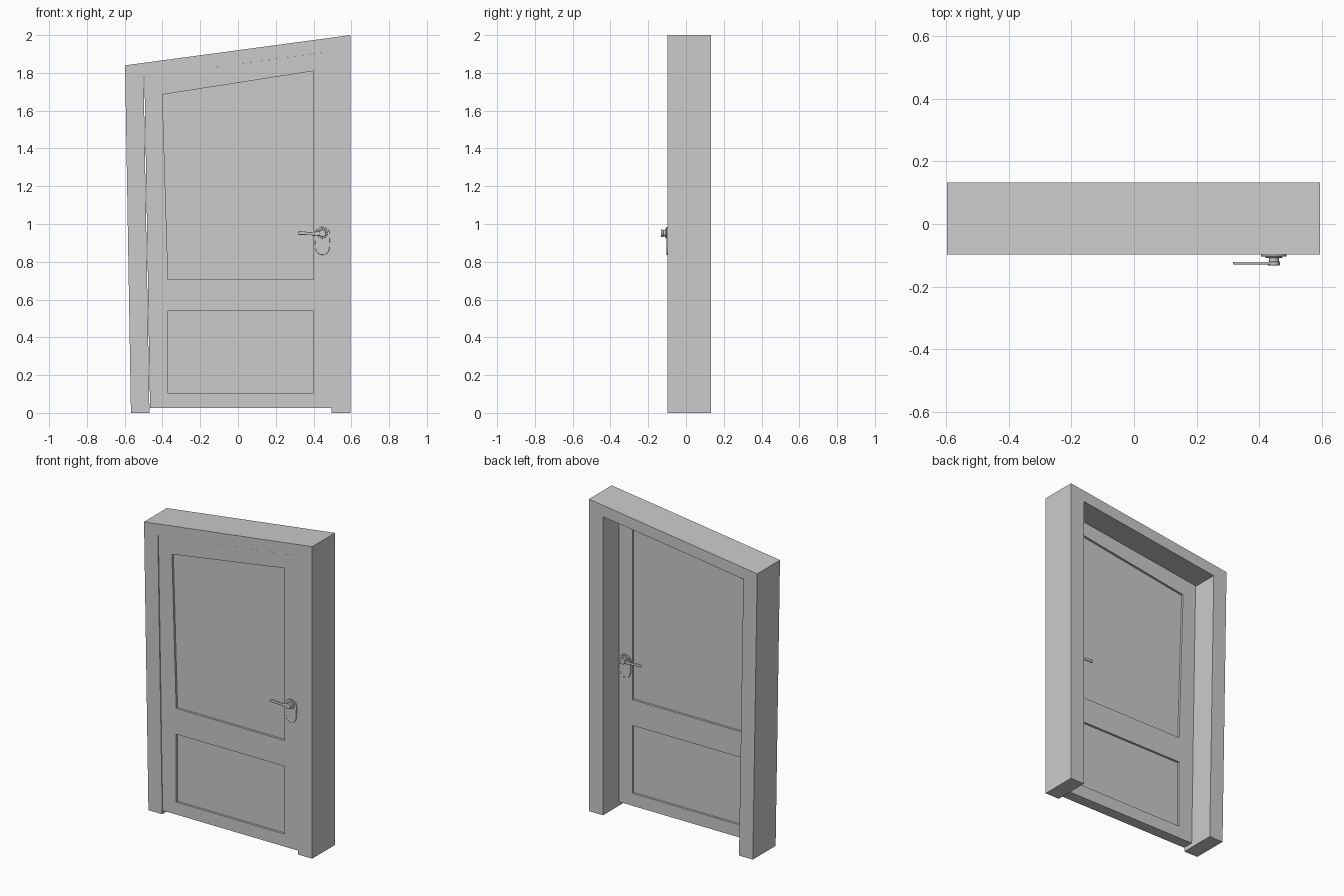
import bpy, bmesh, math

if "Cube" in bpy.data.objects:
    bpy.data.objects.remove(bpy.data.objects["Cube"])

FRONT, BACK = -0.098, 0.133      # frame faces
MID, HALF = -0.063, 0.035        # door centre plane and half thickness
RECESS = 0.014


def finish(name, bm, y=0.0, smooth=False):
    bmesh.ops.recalc_face_normals(bm, faces=bm.faces[:])
    me = bpy.data.meshes.new(name)
    bm.to_mesh(me)
    bm.free()
    ob = bpy.data.objects.new(name, me)
    ob.location.y = y
    bpy.context.collection.objects.link(ob)
    if smooth:
        bpy.ops.object.select_all(action='DESELECT')
        ob.select_set(True)
        bpy.context.view_layer.objects.active = ob
        bpy.ops.object.shade_smooth_by_angle(angle=math.radians(35))
    return ob


def prism(pts, y0, y1):
    """Extrude an x-z outline from y0 to y1."""
    bm = bmesh.new()
    face = bm.faces.new([bm.verts.new((x, y0, z)) for x, z in pts])
    ext = bmesh.ops.extrude_face_region(bm, geom=[face])["geom"]
    for v in ext:
        if isinstance(v, bmesh.types.BMVert):
            v.co.y = y1
    return bm


def arc(cx, cz, r, a0, a1, n=12):
    return [(cx + r * math.cos(math.radians(a0 + (a1 - a0) * i / n)),
             cz + r * math.sin(math.radians(a0 + (a1 - a0) * i / n))) for i in range(n + 1)]


def hardware(name, pts, out0, out1, bevel=0.0):
    """Handle part standing out from the door face, mirrored to the back."""
    bm = prism(pts, -HALF - out0, -HALF - out1)
    ob = finish(name, bm, MID, smooth=True)
    if bevel:
        b = ob.modifiers.new("bevel", 'BEVEL')
        b.width, b.segments = bevel, 2
        b.limit_method, b.angle_limit = 'ANGLE', math.radians(50)
    m = ob.modifiers.new("mirror", 'MIRROR')
    m.use_axis = (False, True, False)
    m.use_mirror_merge = False


# Crooked frame
finish("door_frame", prism([(-0.567, 0), (-0.598, 1.84), (0.595, 2.0), (0.595, 0),
                            (0.495, 0), (0.495, 1.914), (-0.5, 1.78), (-0.469, 0)],
                           FRONT, BACK))

# Door leaf: grid of stiles and rails with two sunken panels on each side
rows = [  # left edge, panel left, panel right, right edge
    [(-0.466, .025), (-0.37, .025), (0.4, .025), (0.495, .025)],
    [(-0.467, .105), (-0.37, .105), (0.4, .105), (0.495, .105)],
    [(-0.475, .54), (-0.37, .54), (0.4, .54), (0.495, .54)],
    [(-0.477, .705), (-0.37, .705), (0.4, .705), (0.495, .705)],
    [(-0.494, 1.685), (-0.4, 1.685), (0.4, 1.81), (0.495, 1.81)],
    [(-0.496, 1.7805), (-0.4, 1.7935), (0.4, 1.901), (0.495, 1.914)],
]
bm = bmesh.new()
grid = [[bm.verts.new((x, -HALF, z)) for x, z in row] for row in rows]
panels = []
for j in range(5):
    for i in range(3):
        f = bm.faces.new((grid[j][i], grid[j][i + 1], grid[j + 1][i + 1], grid[j + 1][i]))
        if i == 1 and j in (1, 3):
            panels.append(f)
rim = [e for e in bm.edges if e.is_boundary]
for f in bmesh.ops.extrude_discrete_faces(bm, faces=panels)["faces"]:
    bmesh.ops.translate(bm, verts=f.verts[:], vec=(0, RECESS, 0))
side = bmesh.ops.extrude_edge_only(bm, edges=rim)["geom"]
for v in side:
    if isinstance(v, bmesh.types.BMVert):
        v.co.y = 0
bmesh.ops.mirror(bm, geom=bm.verts[:] + bm.edges[:] + bm.faces[:], axis='Y', merge_dist=0.0001)
bmesh.ops.remove_doubles(bm, verts=bm.verts[:], dist=0.0001)
finish("door_leaf", bm, MID)

# Handle: back plate, collar, neck and lever
HX, HZ = 0.447, 0.951
hardware("handle_plate", arc(HX, 0.943, 0.041, 0, 180) + arc(HX, 0.873, 0.037, 180, 360),
         -0.001, 0.006, 0.002)
hardware("handle_collar", arc(HX, HZ, 0.027, 0, 345, 23), 0.005, 0.011, 0.002)
hardware("handle_neck", arc(HX, HZ, 0.016, 0, 345, 23), 0.010, 0.024)
hardware("handle_hub", arc(HX, HZ, 0.019, 0, 345, 23), 0.022, 0.035, 0.002)
lever = [(0.425, 0.964), (0.405, 0.958), (0.375, 0.957), (0.345, 0.961), (0.325, 0.962),
         (0.317, 0.957), (0.316, 0.948), (0.322, 0.943), (0.345, 0.943), (0.375, 0.941),
         (0.405, 0.940), (0.425, 0.937)]
hardware("handle_lever", arc(HX, HZ, 0.017, -90, 90) + lever, 0.024, 0.031, 0.002)
